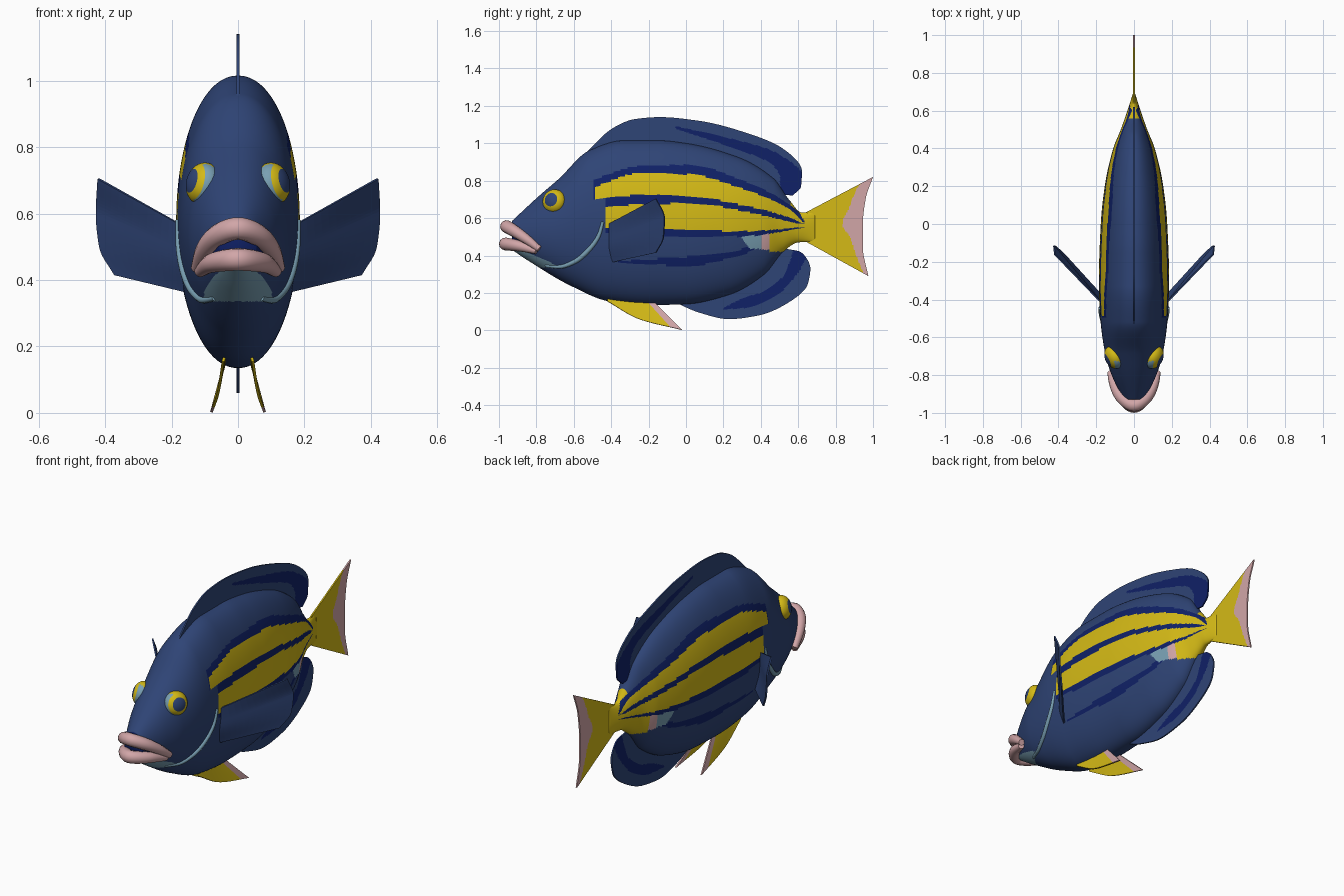
import bpy, bmesh, math
from mathutils import Vector

if "Cube" in bpy.data.objects:
    bpy.data.objects.remove(bpy.data.objects["Cube"])

# ---------- colours ----------
COLS = [("body_blue", (.028, .058, .18)), ("navy", (.005, .015, .135)),
        ("yellow", (.66, .49, .008)), ("pink", (.64, .38, .39)),
        ("pale_blue", (.19, .35, .45))]
MATS = []
for n, c in COLS:
    m = bpy.data.materials.new(n)
    m.diffuse_color = (*c, 1)
    m.use_nodes = True
    m.node_tree.nodes["Principled BSDF"].inputs["Base Color"].default_value = m.diffuse_color
    MATS.append(m)
BLUE, NAVY, YEL, PINK, PALE = range(5)


# ---------- helpers ----------
def ev(k, x):
    """Smooth interpolation through (x, value) keys without overshoot."""
    if x <= k[0][0]:
        return k[0][1]
    if x >= k[-1][0]:
        return k[-1][1]
    i = 0
    while x > k[i + 1][0]:
        i += 1

    def sl(j):
        return (k[j + 1][1] - k[j][1]) / (k[j + 1][0] - k[j][0])

    def tan(j):
        if j == 0:
            return sl(0)
        if j == len(k) - 1:
            return sl(j - 1)
        a, b = sl(j - 1), sl(j)
        return 0 if a * b <= 0 else 2 * a * b / (a + b)
    h = k[i + 1][0] - k[i][0]
    t = (x - k[i][0]) / h
    return ((2*t**3 - 3*t*t + 1) * k[i][1] + (t**3 - 2*t*t + t) * h * tan(i)
            + (3*t*t - 2*t**3) * k[i + 1][1] + (t**3 - t*t) * h * tan(i + 1))


def resample(pts, n):
    """n + 1 evenly spaced points on a smooth curve through pts."""
    P = [Vector(p) for p in pts]
    d = [0]
    for a, b in zip(P, P[1:]):
        d.append(d[-1] + (b - a).length)
    keys = [[(s, p[ax]) for s, p in zip(d, P)] for ax in range(3)]
    return [Vector([ev(k, d[-1] * i / n) for k in keys]) for i in range(n + 1)]


def finish(bm, name, smooth):
    me = bpy.data.meshes.new(name)
    bmesh.ops.recalc_face_normals(bm, faces=bm.faces)
    for f in bm.faces:
        f.smooth = smooth
    bm.to_mesh(me)
    bm.free()
    for m in MATS:
        me.materials.append(m)
    ob = bpy.data.objects.new(name, me)
    bpy.context.collection.objects.link(ob)
    return ob


def fin(name, base, outer, rule, nu=90, nv=32):
    """Thin fin lofted from a base curve to an outer curve."""
    A, B = resample(base, nu), resample(outer, nu)
    bm = bmesh.new()
    V = [[bm.verts.new(a.lerp(b, j / nv)) for j in range(nv + 1)] for a, b in zip(A, B)]
    for i in range(nu):
        for j in range(nv):
            f = bm.faces.new((V[i][j], V[i+1][j], V[i+1][j+1], V[i][j+1]))
            c = f.calc_center_median()
            f.material_index = rule(c.y, c.z, (i + .5) / nu)
    ob = finish(bm, name, False)
    s = ob.modifiers.new("thickness", 'SOLIDIFY')
    s.thickness, s.offset = .008, 0


def tube(name, pts, r, mat, taper=.6):
    cu = bpy.data.curves.new(name, 'CURVE')
    cu.dimensions, cu.bevel_depth, cu.bevel_resolution = '3D', r, 4
    cu.use_fill_caps = True
    sp = cu.splines.new('POLY')
    P = resample(pts, 40)
    sp.points.add(40)
    for i, p in enumerate(P):
        sp.points[i].co = (*p, 1)
        sp.points[i].radius = taper + (1 - taper) * math.sin(math.pi * i / 40)
    sp.use_smooth = True
    cu.materials.append(MATS[mat])
    ob = bpy.data.objects.new(name, cu)
    bpy.context.collection.objects.link(ob)
    bpy.ops.object.select_all(action='DESELECT')
    ob.select_set(True)
    bpy.context.view_layer.objects.active = ob
    bpy.ops.object.convert(target='MESH')


def yz(pts):
    return [(0, y, z) for y, z in pts]


# ---------- body ----------
TOP = [(-.93, .585), (-.79, .715), (-.68, .81), (-.52, .96), (-.33, 1.015), (-.15, 1.015),
       (0, 1.0), (.28, .925), (.47, .81), (.55, .70), (.62, .63), (.69, .63)]
BOT = [(-.93, .43), (-.84, .37), (-.62, .24), (-.41, .155), (-.2, .135), (0, .14),
       (.23, .19), (.42, .30), (.52, .42), (.6, .47), (.69, .475)]
WID = [(-.93, .055), (-.8, .118), (-.7, .15), (-.5, .178), (-.3, .186), (0, .176),
       (.2, .155), (.4, .11), (.5, .07), (.6, .035), (.69, .006)]
# stripe borders from top to bottom, and the low stripe
A = [(-.5, .805), (-.25, .878), (.02, .885), (.28, .81), (.6, .636), (.64, .57)]
B = [(-.48, .77), (-.25, .84), (.02, .834), (.28, .765), (.55, .65), (.63, .575)]
C = [(-.48, .70), (-.25, .722), (.02, .717), (.28, .674), (.55, .604), (.62, .573)]
D = [(-.43, .665), (.02, .68), (.34, .63), (.59, .572)]
E = [(-.43, .55), (.02, .535), (.34, .53), (.6, .55)]
F = [(-.43, .52), (.02, .497), (.34, .505), (.64, .55)]
G = [(-.36, .37), (.02, .395), (.28, .43), (.4, .48)]
H = [(-.36, .36), (.02, .345), (.28, .40), (.4, .44)]
CHIN = [(-.95, .455), (-.73, .365), (-.68, .34)]


def body_rule(y, z):
    if y < -.66:
        if y < -.87 and .47 < z < .535:
            return NAVY
        return PALE if .335 < z < ev(CHIN, y) else BLUE
    if y > .635:
        return YEL
    if z > ev(A, y):
        return YEL if y > .56 else BLUE
    if z > ev(F, y):
        if y < -.495:
            return BLUE
        if z > ev(B, y):
            return NAVY
        if z > ev(C, y):
            return YEL if y > -.485 else NAVY
        if y < -.43:
            return BLUE
        if z > ev(D, y):
            return NAVY
        return YEL if z > ev(E, y) else NAVY
    if y > .45 and z > .42:
        return YEL
    if y > .405 and z > .43:
        return PINK
    if y > .30 + (.49 - z) * .8 and z > .435:
        return PALE
    return NAVY if -.36 < y < .4 and ev(H, y) < z < ev(G, y) else BLUE


def half_width(y, z):
    t, b = ev(TOP, y), ev(BOT, y)
    k = (z - (t + b) / 2) / ((t - b) / 2)
    return ev(WID, y) * math.sqrt(max(0, 1 - k * k))


NY, NA = 260, 208
bm = bmesh.new()
rings = []
for i in range(NY + 1):
    y = -.93 + 1.62 * i / NY
    t, b, w = ev(TOP, y), ev(BOT, y), ev(WID, y)
    ring = []
    for j in range(NA):
        a = 2 * math.pi * (j + .5) / NA
        c = math.cos(a)
        ring.append(bm.verts.new((math.copysign(abs(c) ** .95, c) * w, y,
                                  (t + b) / 2 + (t - b) / 2 * math.sin(a))))
    rings.append(ring)
for r, q in zip(rings, rings[1:]):
    for j in range(NA):
        f = bm.faces.new((r[j], r[(j+1) % NA], q[(j+1) % NA], q[j]))
        c = f.calc_center_median()
        f.material_index = body_rule(c.y, c.z)
bm.faces.new(rings[0]).material_index = NAVY
bm.faces.new(rings[-1]).material_index = YEL
finish(bm, "body", True)

# ---------- lips ----------
up = [(.125, -.785, .435), (.105, -.85, .485), (.06, -.925, .535)]
lo = [(.115, -.80, .425), (.075, -.90, .452)]
tube("upper_lip", up + [(0, -.96, .555)] + [(-x, y, z) for x, y, z in up[::-1]], .034, PINK, .5)
tube("lower_lip", lo + [(0, -.966, .462)] + [(-x, y, z) for x, y, z in lo[::-1]], .034, PINK, .5)

# ---------- dorsal fin ----------
DU = [(-.06, 1.092), (.28, 1.015), (.45, .965), (.56, .90), (.63, .84)]
DL = [(-.06, 1.08), (.28, .965), (.44, .90), (.50, .83), (.51, .65)]
fin("dorsal_fin",
    yz([(-.54, .93), (-.3, .99), (0, .97), (.28, .89), (.45, .79), (.49, .73)]),
    yz([(-.54, .945), (-.385, 1.085), (-.27, 1.13), (-.14, 1.14), (.07, 1.12), (.34, 1.05),
        (.52, .97), (.62, .85), (.615, .77), (.57, .72)]),
    lambda y, z, u: NAVY if y > -.06 and ev(DL, y) < z < ev(DU, y) else BLUE, 140)

# ---------- anal fin ----------
AU = [(.2, .12), (.3, .17), (.42, .21), (.52, .29), (.56, .38), (.58, .45)]
AL = [(.2, .11), (.35, .125), (.5, .20), (.6, .31), (.65, .40)]
fin("anal_fin",
    yz([(-.06, .16), (0, .17), (.23, .22), (.42, .33), (.5, .44)]),
    yz([(-.06, .15), (.07, .095), (.23, .06), (.39, .08), (.55, .15), (.65, .245),
        (.665, .33), (.61, .42), (.54, .435)]),
    lambda y, z, u: NAVY if y > .2 and ev(AL, y) < z < ev(AU, y) else BLUE, 120)

# ---------- tail fin ----------
TP = [(.29, .955), (.4, .91), (.5, .875), (.57, .835), (.65, .87), (.75, .91), (.82, .96)]
fin("tail_fin", yz([(.63, .625), (.63, .48)]),
    yz([(1.0, .82), (.96, .70), (.945, .56), (.945, .45), (.975, .29)]),
    lambda y, z, u: PINK if y > ev(TP, z) else YEL, 80, 50)

# ---------- paired parts ----------
for s, side in ((1, "right"), (-1, "left")):
    def mir(pts):
        return [(s * x, y, z) for x, y, z in pts]

    fin("pectoral_fin_" + side, mir([(.16, -.43, .56), (.165, -.42, .46), (.16, -.39, .365)]),
        mir([(.42, -.16, .705), (.425, -.115, .60), (.415, -.12, .5), (.37, -.16, .415)]),
        lambda y, z, u: BLUE, 30, 12)
    fin("pelvic_fin_" + side, mir([(.04, -.42, .17), (.04, -.17, .15)]),
        mir([(.045, -.42, .155), (.06, -.25, .06), (.08, -.02, .002)]),
        lambda y, z, u: PINK if u > .86 else YEL, 40, 16)

    # pale gill cover edge lying on the body surface
    gill = [(-.75, .345), (-.68, .34), (-.60, .365), (-.52, .43), (-.465, .51), (-.445, .58)]
    tube("gill_edge_" + side, mir([(half_width(y, z), y, z) for y, z in gill]), .013, PALE)

    # eye: pupil, yellow iris and pale front rim by angle from its axis
    bm = bmesh.new()
    bmesh.ops.create_uvsphere(bm, u_segments=48, v_segments=36, radius=.064)
    axis = Vector((s * .86, -.42, .22)).normalized()
    rot = Vector((0, 0, 1)).rotation_difference(axis)
    for f in bm.faces:
        c = f.calc_center_median().normalized()
        ang = math.degrees(math.acos(max(-1, min(1, c.z))))
        d = rot @ c
        f.material_index = (BLUE if ang < 34 else
                            PALE if ang > 58 and d.y < -.35 else YEL)
    for v in bm.verts:
        v.co.z *= .75
        v.co = rot @ v.co + Vector((s * .105, -.705, .69))
    finish(bm, "eye_" + side, True)
